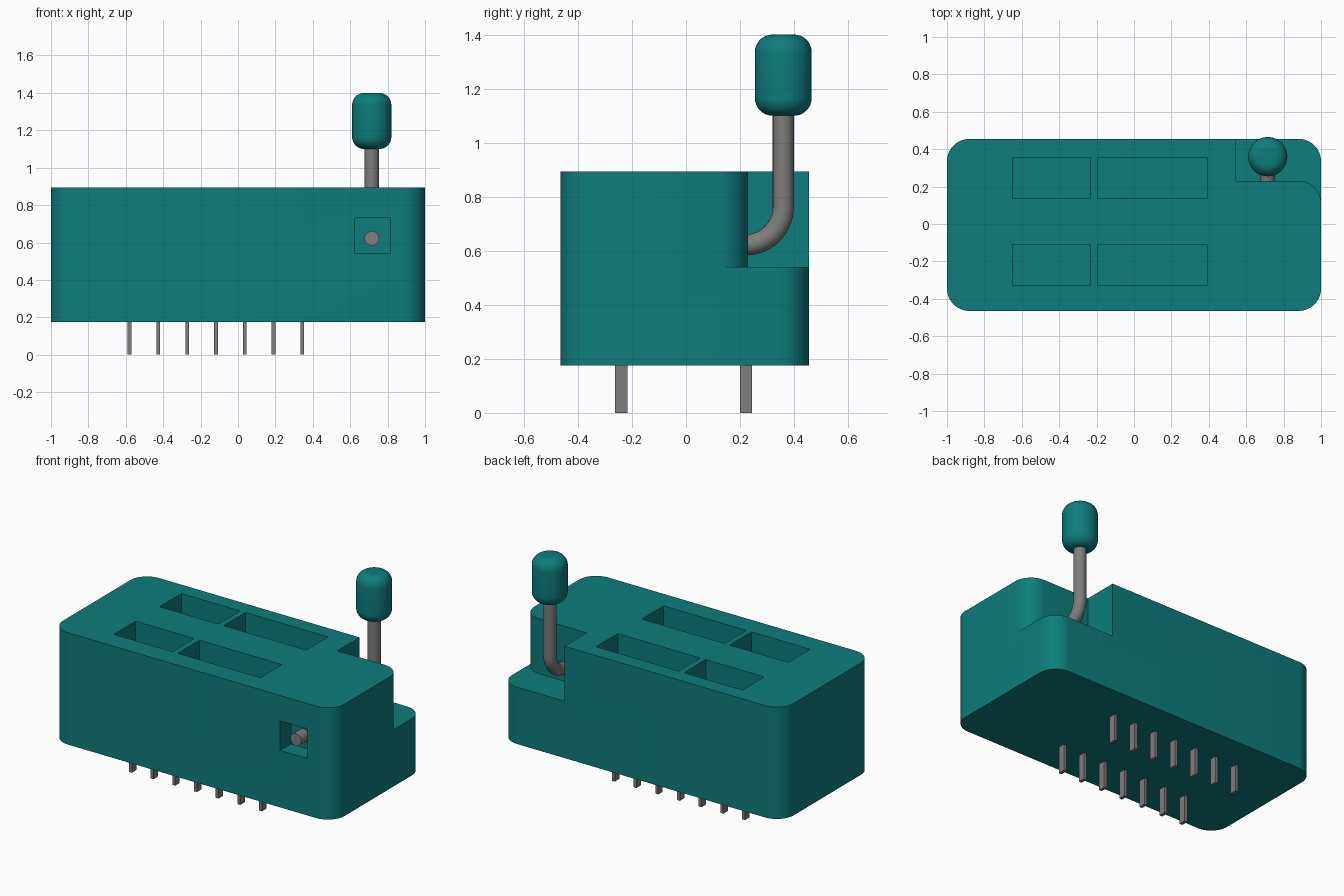
import bpy, bmesh, math
from mathutils import Vector

if "Cube" in bpy.data.objects:
    bpy.data.objects.remove(bpy.data.objects["Cube"], do_unlink=True)


def material(name, rgb, roughness):
    m = bpy.data.materials.new(name)
    m.use_nodes = True
    m.diffuse_color = (*rgb, 1)
    bsdf = m.node_tree.nodes["Principled BSDF"]
    bsdf.inputs["Base Color"].default_value = (*rgb, 1)
    bsdf.inputs["Roughness"].default_value = roughness
    return m


TEAL = material("teal plastic", (0.004, 0.205, 0.2), 0.5)
GREY = material("grey metal", (0.21, 0.205, 0.2), 0.5)


def make_object(name, bm, mat):
    bmesh.ops.recalc_face_normals(bm, faces=bm.faces)
    mesh = bpy.data.meshes.new(name)
    bm.to_mesh(mesh)
    bm.free()
    mesh.materials.append(mat)
    ob = bpy.data.objects.new(name, mesh)
    bpy.context.collection.objects.link(ob)
    return ob


def select(ob):
    bpy.ops.object.select_all(action="DESELECT")
    ob.select_set(True)
    bpy.context.view_layer.objects.active = ob


def smooth(ob):
    select(ob)
    bpy.ops.object.shade_smooth_by_angle(angle=math.radians(35))


def arc(cx, cy, r, start, end, steps=12):
    angles = [math.radians(start + (end - start) * i / steps) for i in range(steps + 1)]
    return [(cx + r * math.cos(a), cy + r * math.sin(a)) for a in angles]


def prism(name, outline, z0, z1, mat):
    bm = bmesh.new()
    face = bm.faces.new([bm.verts.new((x, y, z0)) for x, y in outline])
    top = bmesh.ops.extrude_face_region(bm, geom=[face])["geom"]
    bmesh.ops.translate(bm, vec=(0, 0, z1 - z0),
                        verts=[v for v in top if isinstance(v, bmesh.types.BMVert)])
    return make_object(name, bm, mat)


def box(name, x0, x1, y0, y1, z0, z1, mat):
    return prism(name, [(x0, y0), (x1, y0), (x1, y1), (x0, y1)], z0, z1, mat)


# Body block with rounded vertical corners
R, FRONT, BACK, BOTTOM, TOP = 0.12, -0.465, 0.455, 0.175, 0.893
LEDGE, NOTCH_Y = 0.54, 0.23
outline = (arc(1 - R, BACK - R, R, 0, 90) + arc(R - 1, BACK - R, R, 90, 180)
           + arc(R - 1, FRONT + R, R, 180, 270) + arc(1 - R, FRONT + R, R, 270, 360))
body = prism("body", outline, BOTTOM, TOP, TEAL)

# Cutters: lever notch, four top slots and the front window
notch = [(0.545, 0.6), (0.545, NOTCH_Y)] + arc(1 - R, NOTCH_Y - R, R, 90, 0)
notch += [(1.2, NOTCH_Y - R), (1.2, 0.6)]
cutters = [prism("notch_cutter", notch, LEDGE, 1, TEAL),
           box("window_cutter", 0.625, 0.815, -0.6, FRONT + 0.11, LEDGE, 0.73, TEAL)]
for y0, y1 in ((-0.33, -0.11), (0.135, 0.355)):
    for x0, x1 in ((-0.65, -0.235), (-0.195, 0.39)):
        cutters.append(box("slot_cutter", x0, x1, y0, y1, TOP - 0.2, 1, TEAL))
select(body)
for cutter in cutters:
    mod = body.modifiers.new("cut", "BOOLEAN")
    mod.operation, mod.solver, mod.object = "DIFFERENCE", "EXACT", cutter
    bpy.ops.object.modifier_apply(modifier=mod.name)
    bpy.data.objects.remove(cutter, do_unlink=True)
smooth(body)

# Bent lever rod swept along its path
LX, LY, BEND = 0.715, 0.36, 0.14
path = [(-0.435, 0.622)] + arc(LY - BEND, 0.622 + BEND, BEND, -90, 0, 14) + [(LY, 1.15)]
bm = bmesh.new()
SIDES, ROD = 24, 0.039
rings = []
for i, (y, z) in enumerate(path):
    before, after = path[max(i - 1, 0)], path[min(i + 1, len(path) - 1)]
    along = Vector((0, after[0] - before[0], after[1] - before[1])).normalized()
    across = Vector((1, 0, 0))
    up = along.cross(across)
    ring = []
    for k in range(SIDES):
        a = math.tau * k / SIDES
        offset = (across * math.cos(a) + up * math.sin(a)) * ROD
        ring.append(bm.verts.new(Vector((LX, y, z)) + offset))
    rings.append(ring)
for a, b in zip(rings, rings[1:]):
    for k in range(SIDES):
        n = (k + 1) % SIDES
        bm.faces.new((a[k], a[n], b[n], b[k]))
bm.faces.new(rings[0])
bm.faces.new(rings[-1])
smooth(make_object("lever_rod", bm, GREY))

# Rounded knob on the lever
bm = bmesh.new()
bmesh.ops.create_cone(bm, cap_ends=True, segments=40, radius1=0.105, radius2=0.105, depth=0.3)
rims = [e for e in bm.edges if abs(e.verts[0].co.z - e.verts[1].co.z) < 0.01]
bmesh.ops.bevel(bm, geom=rims, offset=0.065, segments=8, profile=0.5, affect="EDGES")
bmesh.ops.translate(bm, verts=bm.verts, vec=(LX, LY, 1.25))
smooth(make_object("lever_knob", bm, TEAL))

# Two rows of seven contact pins
for row, y in (("front", -0.24), ("back", 0.222)):
    for i in range(7):
        x = -0.58 + i * 0.154
        box(f"{row}_pin_{i + 1}", x - 0.01, x + 0.01, y - 0.023, y + 0.023, 0, BOTTOM + 0.02, GREY)
